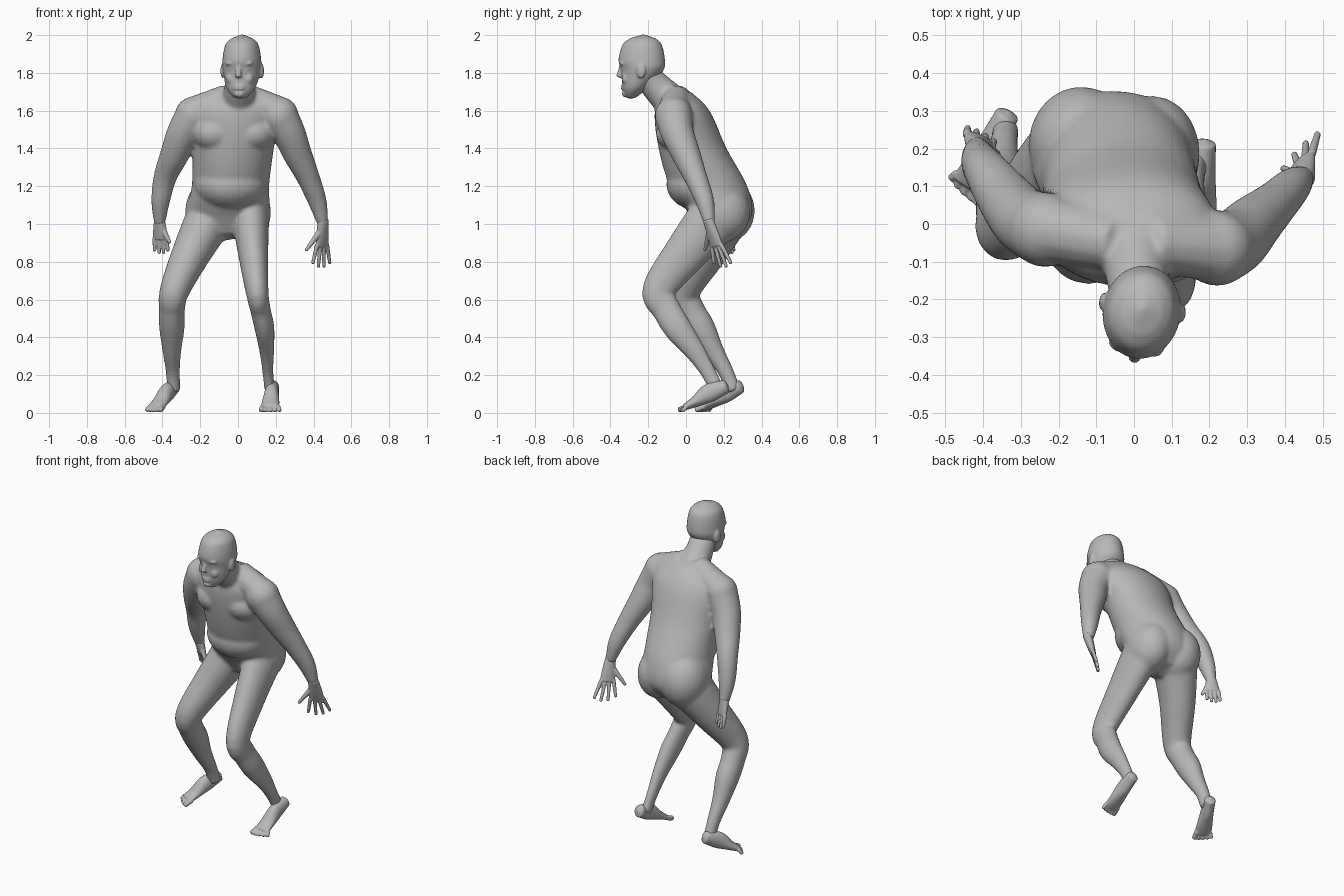
import bpy, bmesh, math
from mathutils import Vector, Matrix

cube = bpy.data.objects.get("Cube")
if cube:
    bpy.data.objects.remove(cube, do_unlink=True)

skin = bpy.data.materials.new("plain_grey")
skin.use_nodes = True
grey = (.48, .48, .48, 1)
skin.diffuse_color = grey
skin.node_tree.nodes["Principled BSDF"].inputs["Base Color"].default_value = grey
sideways, up = Vector((1, 0, 0)), Vector((0, 0, 1))


def spline(rows, steps=5):
    """Smooth in-between rows of (x, y, z, width, depth)."""
    out, last = [], len(rows) - 1
    for i in range(last):
        before, start, end, after = (rows[max(i - 1, 0)], rows[i], rows[i + 1],
                                     rows[min(i + 2, last)])
        for step in range(steps):
            t = step / steps
            ease_in, ease_out = t * (1 - t) ** 2 / 2, t * t * (t - 1) / 2
            blend = t * t * (3 - 2 * t)
            out.append([b + (c - b) * blend + (c - a) * ease_in + (d - b) * ease_out
                        for a, b, c, d in zip(before, start, end, after)])
    return out + [list(rows[last])]


def tube(bm, rows, side=sideways, level=False, sides=20):
    """Closed elliptical loft; level keeps every ring horizontal."""
    rows = spline(rows)
    points = [Vector(row[:3]) for row in rows]
    rings, last = [], len(rows) - 1
    for i, (*_, width, depth) in enumerate(rows):
        along = (points[min(i + 1, last)] - points[max(i - 1, 0)]).normalized()
        axis = up if level else along
        u = (side - axis * side.dot(axis)).normalized()
        v = axis.cross(u)
        angles = [k * math.tau / sides for k in range(sides)]
        rings.append([bm.verts.new(points[i] + u * width * math.cos(angle)
                                   + v * depth * math.sin(angle)) for angle in angles])
        if i in (0, last):
            outward = along if i else -along
            cap = bm.verts.new(points[i] + outward * min(width, depth) * .4)
            for k in range(sides):
                bm.faces.new((rings[-1][k], rings[-1][k - 1], cap))
    for low, high in zip(rings, rings[1:]):
        for k in range(sides):
            bm.faces.new((low[k - 1], low[k], high[k], high[k - 1]))


def ball(bm, centre, radii):
    matrix = Matrix.Translation(centre) @ Matrix.Diagonal((*radii, 1))
    bmesh.ops.create_icosphere(bm, subdivisions=3, radius=1, matrix=matrix)


def taper(bm, start, end, thick, thin, side):
    """Round tapered rod, such as a finger or toe."""
    start, end = Vector(start), Vector(end)
    middle = (thick + thin) / 2
    tube(bm, [(*start, thick, thick), (*start.lerp(end, .5), middle, middle),
              (*end, thin, thin)], side, sides=12)


def finish(name, bm, voxel, smoothing):
    """Fuse the overlapping volumes into one soft skin."""
    bmesh.ops.recalc_face_normals(bm, faces=bm.faces)
    mesh = bpy.data.meshes.new(name)
    bm.to_mesh(mesh)
    bm.free()
    mesh.materials.append(skin)
    obj = bpy.data.objects.new(name, mesh)
    bpy.context.collection.objects.link(obj)
    fuse = obj.modifiers.new("fuse", 'REMESH')
    fuse.mode = 'VOXEL'
    fuse.voxel_size = voxel
    fuse.use_smooth_shade = True
    soft = obj.modifiers.new("soften", 'SMOOTH')
    soft.factor = .5
    soft.iterations = smoothing


# Torso, leaning forward
body = bmesh.new()
tube(body, [(-.06, .18, .95, .14, .1), (-.055, .185, 1.05, .22, .165),
            (-.04, .12, 1.2, .205, .205), (-.025, .035, 1.4, .215, .18),
            (-.01, -.02, 1.6, .23, .145), (0, -.04, 1.7, .12, .065)],
     level=True, sides=32)
ball(body, (-.04, .065, 1.21), (.195, .17, .14))    # belly
ball(body, (-.14, .21, 1.07), (.14, .155, .17))     # buttocks
ball(body, (.05, .185, 1.06), (.125, .155, .16))
for x in (-.12, .08):                               # chest muscles
    ball(body, (x, -.04, 1.48), (.12, .12, .1))

# Neck
tube(body, [(0, -.03, 1.6, .1, .1), (.01, -.16, 1.73, .08, .08),
            (.02, -.21, 1.79, .08, .07)])


def limb(path, heights, radii, flatness):
    """Limb through (x, y) points at shared heights and thicknesses."""
    tube(body, [(x, y, z, r * flatness, r) for (x, y), z, r in zip(path, heights, radii)])


# Arms, from shoulder to wrist, with round shoulders sloping up to the neck
arm_heights = (1.57, 1.48, 1.37, 1.25, 1.12, 1)
arm_radii = (.1, .088, .077, .062, .05, .03)
left_arm = [(.22, -.065), (.27, -.045), (.315, 0), (.37, .05), (.42, .1), (.45, .125)]
right_arm = [(-.235, -.015), (-.29, .01), (-.335, .06), (-.385, .13), (-.41, .17),
             (-.415, .205)]
for path in (left_arm, right_arm):
    limb(path, arm_heights, arm_radii, 1)
    x, y = path[0]
    ball(body, (x, y, 1.575), (.1, .1, .1))
    taper(body, (x * .2, -.05, 1.67), (x * .95, y, 1.59), .075, .09, up)

# Legs, bent at the knees
leg_heights = (1.05, .85, .65, .55, .45, .33, .22, .12)
leg_radii = (.145, .115, .088, .077, .075, .056, .042, .04)
limb([(.065, .165), (.08, 0), (.1, -.145), (.118, -.105), (.14, -.045), (.152, .045),
      (.158, .115), (.168, .165)], leg_heights, leg_radii, .7)
limb([(-.14, .2), (-.245, .1), (-.335, -.01), (-.35, .02), (-.35, .08), (-.35, .145),
      (-.345, .21), (-.34, .25)], leg_heights, leg_radii, .9)
finish("body", body, .01, 10)

# Head: skull and jaw from level slices of height, front, back and half width
head = bmesh.new()
slices = [(1.67, -.08, -.03, .035), (1.72, -.1, .035, .076), (1.81, -.107, .115, .1),
          (1.87, -.122, .125, .102), (1.95, -.1, .108, .087), (1.983, -.06, .075, .056)]
tube(head, [(0, (front + back) / 2, z, width, (back - front) / 2)
            for z, front, back, width in slices], level=True, sides=32)
taper(head, (0, -.106, 1.84), (0, -.118, 1.78), .011, .018, sideways)  # nose
for z in (1.716, 1.728):                            # lips
    ball(head, (0, -.097, z), (.03, .013, .006))
ball(head, (0, -.084, 1.69), (.03, .02, .02))       # chin
for s in (-1, 1):
    ball(head, (s * .04, -.09, 1.85), (.034, .022, .012))    # brow
    ball(head, (s * .04, -.084, 1.82), (.018, .016, .012))   # eye
    ball(head, (s * .045, -.068, 1.77), (.03, .03, .035))    # cheek
    ball(head, (s * .105, .015, 1.81), (.011, .024, .04))    # ear
turn = Matrix.Translation((.02, -.236, 0)) @ Matrix.Rotation(math.radians(-9), 4, 'Z')
bmesh.ops.transform(head, matrix=turn, verts=head.verts)
finish("head", head, .006, 4)


def hand(name, wrist, reach, spread, fan, thumb_tip):
    """Palm fills half the reach; fingers fan out along the spread direction."""
    bm = bmesh.new()
    wrist, reach, spread = Vector(wrist), Vector(reach), Vector(spread).normalized()
    palm = [(-.1, .03, .028), (.25, .04, .022), (.5, .044, .016)]
    tube(bm, [(*(wrist + reach * s), w, h) for s, w, h in palm], spread)
    for k in (-1.5, -.5, .5, 1.5):
        start = wrist + reach * .47 + spread * k * .024
        end = wrist + reach * (1 - .04 * k * k) + spread * k * fan
        taper(bm, start, end, .012, .009, spread)
    taper(bm, wrist + reach * .15 - spread * .015, thumb_tip, .018, .009, spread)
    finish(name, bm, .004, 2)


hand("left_hand", (.45, .125, 1), (-.01, .075, -.23), (1, 1, 0), .043, (.36, .1, .86))
hand("right_hand", (-.415, .205, 1), (.01, .035, -.157), (-2, 1, 0), .026, (-.36, .185, .9))


def foot(name, heel, toe, inner):
    """Foot with raised heel; inner is the sign of the big toe's side."""
    bm = bmesh.new()
    heel, toe = Vector((*heel, 0)), Vector((*toe, 0))
    forward = (toe - heel).normalized()
    across = forward.cross(up)
    sole = [(.08, .14, .032, .036), (.4, .105, .038, .05), (.65, .06, .046, .03),
            (.85, .03, .05, .017)]
    tube(bm, [(*(heel.lerp(toe, s) + up * z), w, h) for s, z, w, h in sole], across)
    for k in range(5):
        thick = .011 if k else .015
        shift = across * inner * (.036 - .02 * k)
        start = heel.lerp(toe, .8) + shift + up * .034
        end = heel.lerp(toe, .97 - .006 * k * k) + shift * 1.2 + up * thick
        taper(bm, start, end, thick, thick, across)
    finish(name, bm, .005, 2)


foot("left_foot", (.187, .237), (.166, -.05), 1)
foot("right_foot", (-.325, .31), (-.455, .065), -1)
